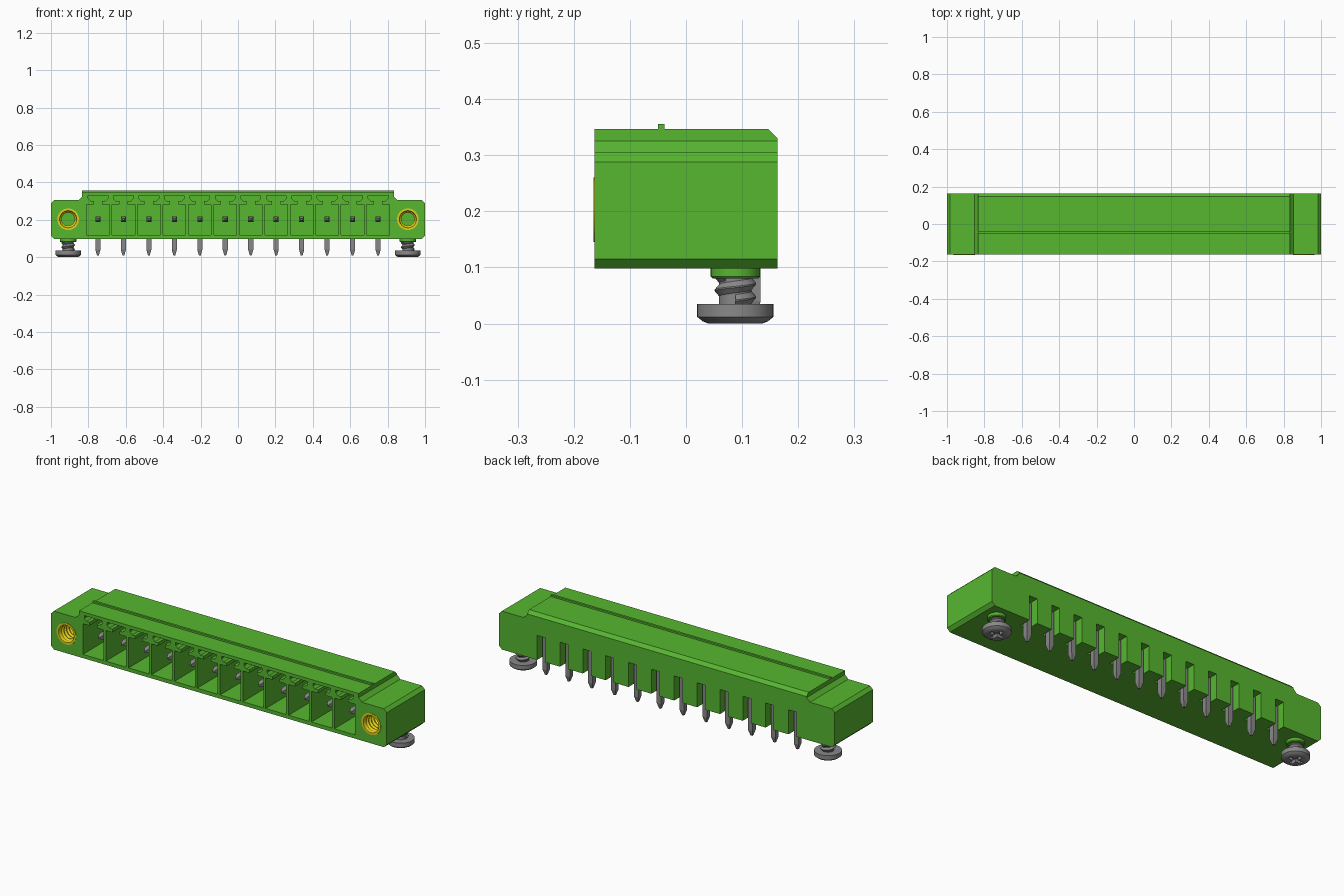
import bpy, bmesh, math
from mathutils import Matrix, Vector

cube = bpy.data.objects.get("Cube")
if cube:
    bpy.data.objects.remove(cube, do_unlink=True)


def material(name, rgb, metallic=0.0):
    m = bpy.data.materials.new(name)
    m.use_nodes = True
    m.diffuse_color = (*rgb, 1)
    m.node_tree.nodes["Principled BSDF"].inputs["Base Color"].default_value = (*rgb, 1)
    return m


GREEN = material("housing green", (0.095, 0.47, 0.03))
GREY = material("metal grey", (0.25, 0.25, 0.25))
YELLOW = material("insert yellow", (0.78, 0.64, 0.01))


def finish(name, bm, mat, loc=(0, 0, 0), rot=None, smooth=False):
    bmesh.ops.recalc_face_normals(bm, faces=bm.faces[:])
    if rot:
        bm.transform(rot)
    me = bpy.data.meshes.new(name)
    bm.to_mesh(me)
    bm.free()
    me.materials.append(mat)
    ob = bpy.data.objects.new(name, me)
    ob.location = loc
    bpy.context.collection.objects.link(ob)
    if smooth:
        select(ob)
        bpy.ops.object.shade_smooth_by_angle(angle=math.radians(30))
    return ob


def select(ob):
    bpy.ops.object.select_all(action="DESELECT")
    ob.select_set(True)
    bpy.context.view_layer.objects.active = ob


def loft(bm, loops, closed_ends=True):
    """Join equal vertex loops with quads."""
    rings = [[bm.verts.new(p) for p in lp] for lp in loops]
    n = len(rings[0])
    for a, b in zip(rings, rings[1:]):
        for i in range(n):
            j = (i + 1) % n
            bm.faces.new((a[i], a[j], b[j], b[i]))
    if closed_ends:
        bm.faces.new(rings[0])
        bm.faces.new(rings[-1])


def prism(bm, pts, lo, hi, axis="y"):
    place = (lambda p, h: (p[0], h, p[1])) if axis == "y" else (lambda p, h: (p[0], p[1], h))
    loft(bm, [[place(p, h) for p in pts] for h in (lo, hi)])


def box(bm, x0, x1, y0, y1, z0, z1):
    prism(bm, [(x0, z0), (x1, z0), (x1, z1), (x0, z1)], y0, y1)


def lathe(bm, profile, n=40, closed_ends=True):
    loft(bm, [[(r * math.cos(2 * math.pi * i / n), r * math.sin(2 * math.pi * i / n), h)
               for i in range(n)] for r, h in profile], closed_ends)


def thread(bm, root, crest, h0, pitch, turns, n=28):
    """Helical ridge of triangular section."""
    loops = []
    for k in range(int(turns * n) + 1):
        a = 2 * math.pi * k / n
        h = h0 + pitch * k / n
        loops.append([(r * math.cos(a), r * math.sin(a), h + d * pitch)
                      for r, d in ((root, 0), (crest, 0.42), (crest, 0.52), (root, 0.94))])
    loft(bm, loops)


def cut(ob, bm):
    cutter = finish("cutter", bm, ob.data.materials[0])
    cutter.hide_render = True
    mod = ob.modifiers.new("cut", "BOOLEAN")
    mod.operation = "DIFFERENCE"
    mod.solver = "EXACT"
    mod.object = cutter
    select(ob)
    bpy.ops.object.modifier_apply(modifier=mod.name)
    bpy.data.objects.remove(cutter, do_unlink=True)


FRONT, BACK = -0.163, 0.163
BOTTOM, TOP = 0.098, 0.347
SCREW_X, INSERT_Z, SCREW_Y = 0.908, 0.203, 0.088
POLES = [-0.749 + i * 1.498 / 11 for i in range(12)]

# Housing: stepped outline, chamfered upper back edge
half = [(0.983, BOTTOM), (1, 0.115), (1, 0.288), (0.983, 0.305),
        (0.853, 0.305), (0.833, 0.325), (0.833, TOP)]
bm = bmesh.new()
prism(bm, half + [(-x, z) for x, z in reversed(half)], FRONT, BACK)
edge = [e for e in bm.edges if all(v.co.y > 0.16 and v.co.z > 0.34 for v in e.verts)]
bmesh.ops.bevel(bm, geom=edge, offset=0.017, segments=1, affect="EDGES")
housing = finish("housing", bm, GREEN)

# Front chambers with keyed slot above, rear pin slots, insert holes
bm = bmesh.new()
cell = [(0.061, 0.118), (0.061, 0.283), (0.022, 0.283), (0.022, 0.301),
        (0.040, 0.301), (0.053, 0.314), (0.053, 0.329)]
for x in POLES:
    prism(bm, [(x + a, z) for a, z in cell] + [(x - a, z) for a, z in reversed(cell)],
          FRONT - 0.02, 0.06)
    box(bm, x - 0.024, x + 0.024, 0.095, BACK + 0.02, BOTTOM - 0.02, 0.23)
for s in (-1, 1):
    ring = [(s * SCREW_X + 0.0575 * math.cos(a * math.pi / 20),
             INSERT_Z + 0.0575 * math.sin(a * math.pi / 20)) for a in range(40)]
    prism(bm, ring, FRONT - 0.02, 0.0)
cut(housing, bm)

# Rib along the top
bm = bmesh.new()
box(bm, -0.833, 0.833, -0.05, -0.038, TOP - 0.01, 0.356)
finish("top_rib", bm, GREEN)

# Bent contact pins with tapered tips
for i, x in enumerate(POLES):
    bm = bmesh.new()
    stations = [((-0.112, 0.198), (-0.112, 0.208), 0.005),
                ((-0.09, 0.1895), (-0.09, 0.2165), 0.0135),
                ((0.106, 0.1895), (0.133, 0.2165), 0.0135),
                ((0.106, 0.04), (0.133, 0.04), 0.0135),
                ((0.1145, 0.01), (0.1245, 0.01), 0.005)]
    loft(bm, [[(-w, *a), (w, *a), (w, *b), (-w, *b)] for a, b, w in stations])
    finish(f"contact_pin_{i + 1}", bm, GREY, (x, 0, 0))

to_y = Matrix.Rotation(-math.pi / 2, 4, "X")
for side, s in (("left", 1), ("right", -1)):
    x = s * SCREW_X

    # Threaded insert in the front face
    bm = bmesh.new()
    lathe(bm, [(0.0575, 0.16), (0.0575, -0.002), (0.046, -0.002),
               (0.043, 0.008), (0.043, 0.16)], closed_ends=False)
    thread(bm, 0.0435, 0.035, 0.008, 0.022, 6)
    finish(f"threaded_insert_{side}", bm, YELLOW, (x, FRONT, INSERT_Z), to_y, True)

    # Boss under the housing
    bm = bmesh.new()
    lathe(bm, [(0.040, 0.08), (0.044, 0.084), (0.044, BOTTOM + 0.005)])
    finish(f"screw_boss_{side}", bm, GREEN, (x, SCREW_Y, 0), smooth=True)

    # Screw head with cross recess
    bm = bmesh.new()
    lathe(bm, [(0.048, 0), (0.058, 0.004), (0.068, 0.012), (0.068, 0.035)])
    head = finish(f"screw_head_{side}", bm, GREY, (x, SCREW_Y, 0))
    bm = bmesh.new()
    a, w = 0.038, 0.009
    plus = [(a, -w), (a, w), (w, w), (w, a), (-w, a), (-w, w),
            (-a, w), (-a, -w), (-w, -w), (-w, -a), (w, -a), (w, -w)]
    prism(bm, [(x + p, SCREW_Y + q) for p, q in plus], -0.02, 0.018, "z")
    bpy.context.view_layer.update()
    cut(head, bm)
    select(head)
    bpy.ops.object.shade_smooth_by_angle(angle=math.radians(30))

    # Screw shank and thread
    bm = bmesh.new()
    lathe(bm, [(0.029, 0.03), (0.029, 0.09)])
    thread(bm, 0.0285, 0.037, 0.03, 0.024, 1.9)
    finish(f"screw_shank_{side}", bm, GREY, (x, SCREW_Y, 0), smooth=True)
